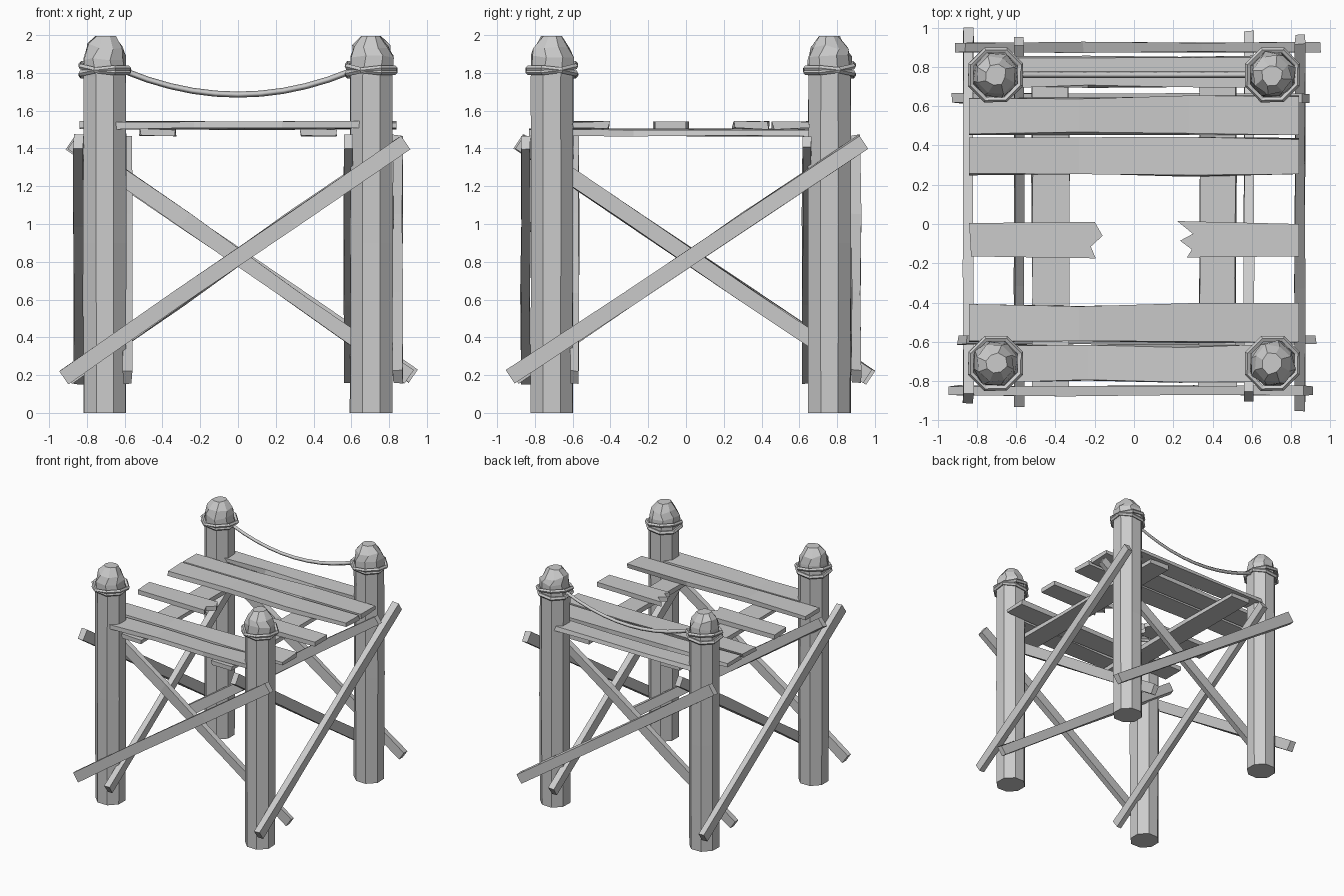
import bpy, bmesh, math, random
from mathutils import Vector, Matrix

random.seed(4)
cube = bpy.data.objects.get("Cube")
if cube:
    bpy.data.objects.remove(cube, do_unlink=True)

GREY = (0.6, 0.6, 0.6, 1.0)
grey = bpy.data.materials.new("weathered grey")
grey.use_nodes = True
grey.diffuse_color = GREY
grey.node_tree.nodes["Principled BSDF"].inputs["Base Color"].default_value = GREY

HALF_X, HALF_Y, MID_Y = 0.705, 0.735, 0.025
POSTS = {"front_left": (1, -1), "front_right": (-1, -1),
         "back_left": (1, 1), "back_right": (-1, 1)}


def add_object(name, bm):
    bmesh.ops.recalc_face_normals(bm, faces=bm.faces)
    mesh = bpy.data.meshes.new(name)
    bm.to_mesh(mesh)
    bm.free()
    mesh.materials.append(grey)
    obj = bpy.data.objects.new(name, mesh)
    bpy.context.collection.objects.link(obj)
    return obj


def wobble(amount):
    return random.uniform(-amount, amount)


def loft(name, rings):
    """Skin a closed solid through rings of points."""
    bm = bmesh.new()
    loops = [[bm.verts.new(p) for p in ring] for ring in rings]
    n = len(loops[0])
    for a, b in zip(loops, loops[1:]):
        for i in range(n):
            j = (i + 1) % n
            bm.faces.new((a[i], a[j], b[j], b[i]))
    bm.faces.new(loops[0])
    bm.faces.new(loops[-1])
    return add_object(name, bm)


def slab(name, outline, z0, z1):
    """Extrude a flat outline between two heights."""
    return loft(name, [[(x, y, z) for x, y in outline] for z in (z0, z1)])


def board(name, start, end, side, width, thick, jitter=0.007, cuts=3):
    """Rough-hewn board from start to end; side is its thickness direction."""
    start, end, side = Vector(start), Vector(end), Vector(side)
    across = (end - start).cross(side).normalized()
    rings = []
    for k in range(cuts + 1):
        centre = start.lerp(end, k / cuts)
        rings.append([centre + across * (u * width / 2 + wobble(jitter))
                      + side * (v * thick / 2 + wobble(jitter * 0.6))
                      for u, v in ((-1, -1), (1, -1), (1, 1), (-1, 1))])
    return loft(name, rings)


# Octagonal posts with rough domed tops
PROFILE = [(0.12, 0), (0.122, 0.9), (0.12, 1.78), (0.118, 1.88), (0.098, 1.94), (0.055, 1.995)]
for label, (sx, sy) in POSTS.items():
    px, py = sx * HALF_X, MID_Y + sy * HALF_Y
    rings = []
    for radius, z in PROFILE:
        cap = z > 1.8
        turn = math.pi / 8 + (wobble(0.2) if cap else 0)
        ring = []
        for i in range(8):
            a = turn + i * math.tau / 8
            r = radius + wobble(0.008 if cap else 0.003)
            dz = wobble(0.015) if cap and z < 1.95 else 0
            ring.append((px + r * math.cos(a), py + r * math.sin(a), z + dz))
        rings.append(ring)
    loft(label + "_post", rings)

    # Two crossed rope loops around the post
    for k, tilt in enumerate((0.16, -0.14)):
        bpy.ops.mesh.primitive_torus_add(
            major_segments=8, minor_segments=5, major_radius=0.136, minor_radius=0.016,
            location=(px, py, 1.825 - 0.02 * k),
            rotation=(tilt, 0.06 * (1 - 2 * k), math.pi / 8))
        loop = bpy.context.object
        loop.name = f"{label}_rope_loop_{k + 1}"
        loop.data.materials.append(grey)

# Sagging rope between the back posts
curve = bpy.data.curves.new("hanging_rope", "CURVE")
curve.dimensions = "3D"
curve.bevel_depth = 0.016
curve.bevel_resolution = 0
curve.use_fill_caps = True
spline = curve.splines.new("POLY")
spline.points.add(10)
for i, point in enumerate(spline.points):
    t = i / 5 - 1
    point.co = (0.6 * t, MID_Y + HALF_Y, 1.685 + 0.125 * t * t, 1)
curve.materials.append(grey)
bpy.context.collection.objects.link(bpy.data.objects.new("hanging_rope", curve))

# Deck planks running across: name, near edge, far edge, half length
PLANKS = [("front", -0.80, -0.62, 0.70), ("second", -0.60, -0.41, 0.84),
          ("fourth", 0.25, 0.435, 0.84), ("fifth", 0.46, 0.645, 0.84),
          ("back", 0.70, 0.855, 0.70)]
for label, y0, y1, half in PLANKS:
    board(label + "_plank", (-half, (y0 + y1) / 2, 1.522), (half, (y0 + y1) / 2, 1.522),
          (0, 0, 1), y1 - y0, 0.036, jitter=0.01)

# Snapped plank: two stubs with splintered ends
slab("broken_plank_right", [(-0.84, 0.005), (-0.2, 0.01), (-0.16, -0.06), (-0.22, -0.115),
                            (-0.195, -0.175), (-0.83, -0.165)], 1.504, 1.542)
slab("broken_plank_left", [(0.84, 0.0), (0.22, 0.015), (0.3, -0.05), (0.235, -0.085),
                           (0.295, -0.13), (0.27, -0.17), (0.84, -0.165)], 1.504, 1.542)

# Beams beneath the deck
for label, s in (("left", 1), ("right", -1)):
    board(label + "_deck_beam", (s * 0.425, -0.83, 1.484), (s * 0.425, 0.83, 1.484),
          (0, 0, 1), 0.185, 0.036)

# Crossed braces: one outside and one inside the posts on each side
for k, label in enumerate(("front", "left", "back", "right")):
    along, out = (HALF_X, HALF_Y) if k % 2 == 0 else (HALF_Y, HALF_X)
    turn = Matrix.Translation((0, MID_Y, 0)) @ Matrix.Rotation(k * math.pi / 2, 4, "Z")
    side = turn.to_3x3() @ Vector((0, 1, 0))
    far, near = out + 0.14, out - 0.12
    board(label + "_outer_brace", turn @ Vector((-along - 0.22, -far, 0.19)),
          turn @ Vector((along + 0.18, -far, 1.435)), side, 0.085, 0.05)
    board(label + "_inner_brace", turn @ Vector((-along - 0.17, -near, 1.435)),
          turn @ Vector((along + 0.2, -near, 0.19)), side, 0.08, 0.048)
